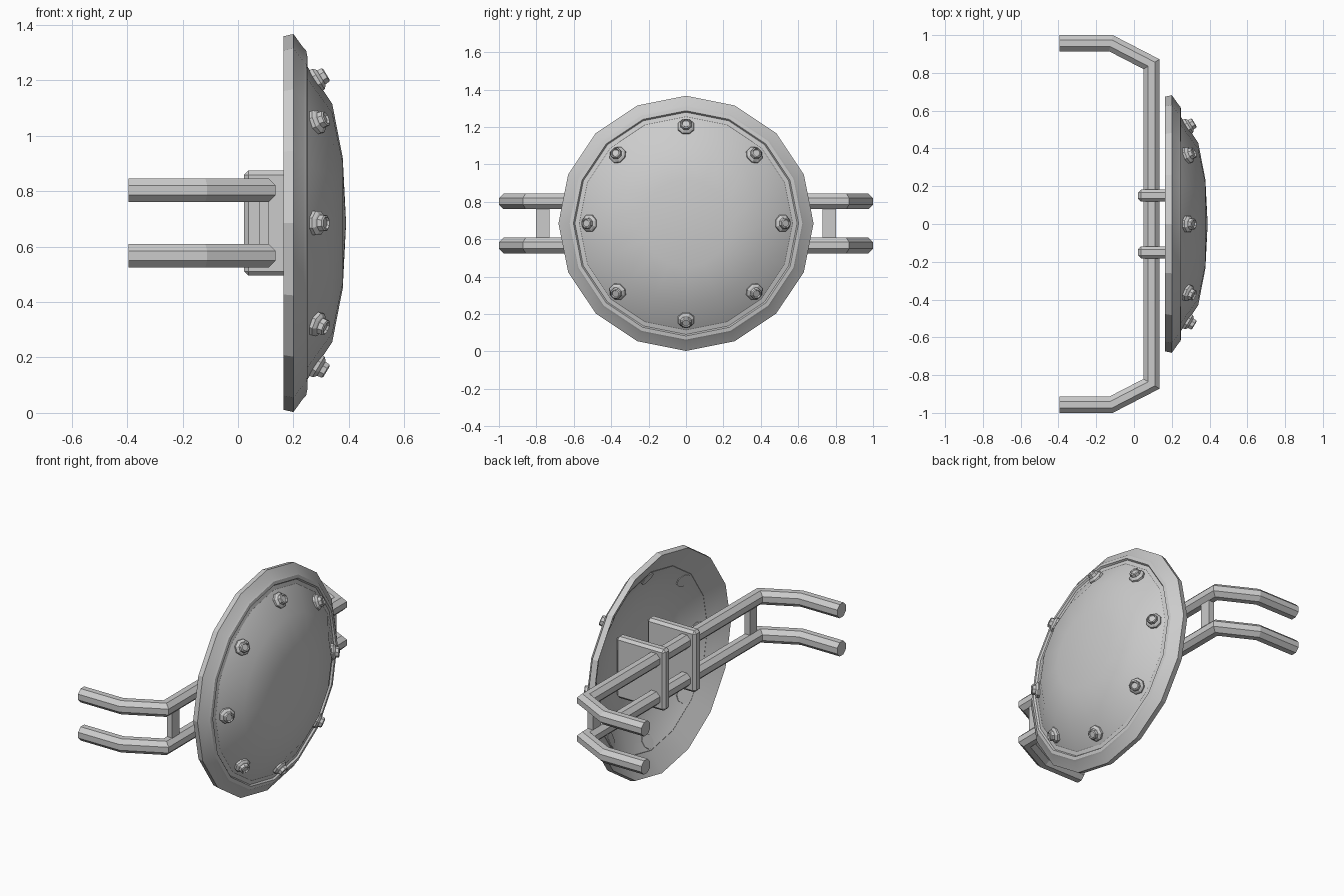
import bpy, bmesh, math
from mathutils import Vector, Matrix

if "Cube" in bpy.data.objects:
    bpy.data.objects.remove(bpy.data.objects["Cube"])

CZ = 0.685  # height of the disc centre


def finish(name, bm, smooth=None):
    bmesh.ops.recalc_face_normals(bm, faces=bm.faces)
    me = bpy.data.meshes.new(name)
    bm.to_mesh(me)
    bm.free()
    ob = bpy.data.objects.new(name, me)
    bpy.context.collection.objects.link(ob)
    if smooth:
        bpy.ops.object.select_all(action='DESELECT')
        ob.select_set(True)
        bpy.context.view_layer.objects.active = ob
        bpy.ops.object.shade_smooth_by_angle(angle=math.radians(smooth))
    return ob


def skin(bm, rings, loop=False):
    """Bridge consecutive rings of equal size (single verts act as poles)."""
    pairs = list(zip(rings, rings[1:])) + ([(rings[-1], rings[0])] if loop else [])
    for a, b in pairs:
        n = max(len(a), len(b))
        for i in range(n):
            j = (i + 1) % n
            vs = [a[i % len(a)], a[j % len(a)], b[j % len(b)], b[i % len(b)]]
            bm.faces.new(list(dict.fromkeys(vs)))


def lathe(name, profile, n, loop=False, smooth=None, offset=0.0, matrix=None):
    """Revolve (x, radius) points about the x axis."""
    bm = bmesh.new()
    rings = []
    for x, r in profile:
        if r == 0:
            rings.append([bm.verts.new((x, 0, 0))])
        else:
            angs = [2 * math.pi * (i + offset) / n for i in range(n)]
            rings.append([bm.verts.new((x, r * math.sin(a), r * math.cos(a))) for a in angs])
    skin(bm, rings, loop)
    bm.transform(matrix or Matrix.Translation((0, 0, CZ)))
    return finish(name, bm, smooth)


def box(name, lo, hi, bevel=0.0):
    bm = bmesh.new()
    bmesh.ops.create_cube(bm, size=1)
    for v in bm.verts:
        v.co = Vector([lo[k] + (v.co[k] + 0.5) * (hi[k] - lo[k]) for k in range(3)])
    if bevel:
        bmesh.ops.bevel(bm, geom=bm.edges[:], offset=bevel, segments=1, affect='EDGES')
    return finish(name, bm)


def pipe(name, path, z, width):
    """Octagonal tube with mitred corners along a path in the xy plane."""
    bm = bmesh.new()
    r = width / 2 / math.cos(math.pi / 8)
    pts = [Vector(p) for p in path]
    rings = []
    for i, p in enumerate(pts):
        d0 = (p - pts[i - 1]).normalized() if i else (pts[1] - p).normalized()
        d1 = (pts[i + 1] - p).normalized() if i < len(pts) - 1 else d0
        t = (d0 + d1).normalized()
        side = Vector((-t.y, t.x)) / t.dot(d0)
        ring = []
        for k in range(8):
            a = math.pi / 8 + k * math.pi / 4
            q = p + side * r * math.cos(a)
            ring.append(bm.verts.new((q.x, q.y, z + r * math.sin(a))))
        rings.append(ring)
    skin(bm, rings)
    bm.faces.new(rings[0])
    bm.faces.new(rings[-1])
    return finish(name, bm)


# Stepped outer rim, hollow behind
lathe("rim", [(0.165, 0.674), (0.20, 0.682), (0.236, 0.632), (0.246, 0.622), (0.250, 0.602),
              (0.240, 0.594), (0.246, 0.572), (0.240, 0.55)], 16, loop=True, smooth=20)

# Domed face with a thin concave back
lathe("dome", [(0.378, 0), (0.366, 0.23), (0.328, 0.42), (0.238, 0.55), (0.243, 0.575),
               (0.340, 0.43), (0.378, 0.235), (0.390, 0)], 16, smooth=30)

# Bolts around the dome edge, tilted along its slope
for i in range(8):
    m = (Matrix.Translation((0, 0, CZ)) @ Matrix.Rotation(i * math.pi / 4, 4, 'X')
         @ Matrix.Translation((0.278, 0, 0.512)) @ Matrix.Rotation(math.radians(-31), 4, 'Y'))
    lathe(f"bolt_{i + 1}", [(-0.02, 0), (-0.02, 0.047), (0.014, 0.047), (0.023, 0.038),
                            (0.026, 0.032), (0.044, 0.030), (0.048, 0.023), (0.040, 0.019),
                            (0.040, 0)], 8, offset=0.5, matrix=m)

# Two bent pipes with swept-back ends
half = [(-0.395, 0.957), (-0.122, 0.957), (0.093, 0.846)]
path = half + [(x, -y) for x, y in reversed(half)]
for name, z in (("upper_pipe", 0.803), ("lower_pipe", 0.567)):
    pipe(name, path, z, 0.085)

# Struts joining the pipes, and brackets holding them to the disc
for label, s in (("left", -1), ("right", 1)):
    box(f"{label}_strut", (0.075, s * 0.767 - 0.036, 0.58), (0.112, s * 0.767 + 0.036, 0.79))
    box(f"{label}_bracket", (0.022, s * 0.15 - 0.032, 0.495), (0.355, s * 0.15 + 0.032, 0.875), 0.016)
